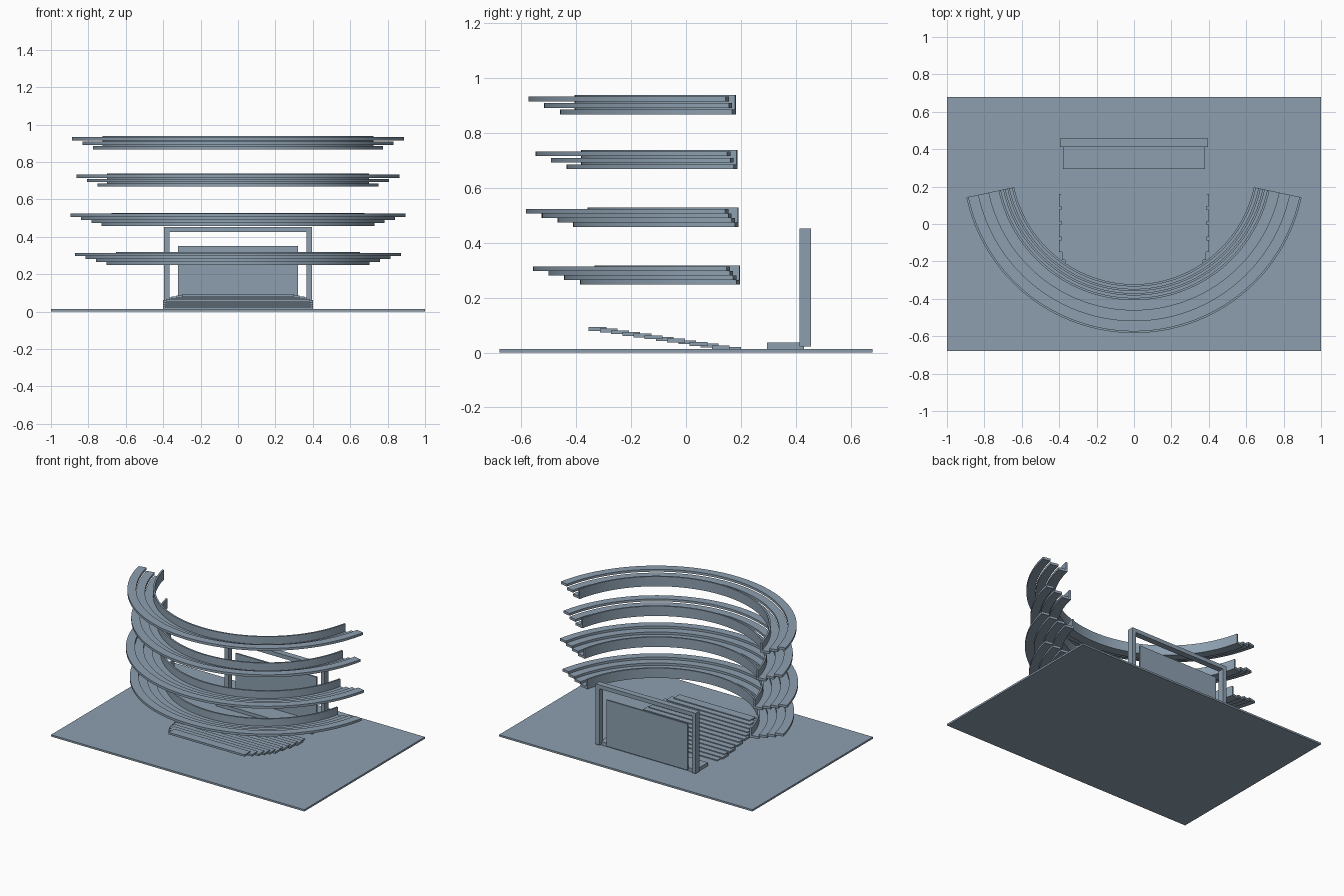
import bpy, bmesh
from math import sin, cos, radians

if "Cube" in bpy.data.objects:
    bpy.data.objects.remove(bpy.data.objects["Cube"])

CY = 0.333            # centre of the balcony arcs (y)
CUT = radians(12)     # arc ends stop this far short of a half circle

# Slate blue-grey for the whole model
slate = bpy.data.materials.new("slate")
slate.diffuse_color = (0.266, 0.347, 0.43, 1)
slate.use_nodes = True
slate.node_tree.nodes["Principled BSDF"].inputs["Base Color"].default_value = slate.diffuse_color


def finish(name, bm):
    bmesh.ops.recalc_face_normals(bm, faces=bm.faces)
    me = bpy.data.meshes.new(name)
    bm.to_mesh(me)
    bm.free()
    me.materials.append(slate)
    ob = bpy.data.objects.new(name, me)
    bpy.context.collection.objects.link(ob)
    return ob


def box(name, x0, x1, y0, y1, z0, z1):
    bm = bmesh.new()
    bmesh.ops.create_cube(bm, size=1)
    for v in bm.verts:
        v.co.x = x1 if v.co.x > 0 else x0
        v.co.y = y1 if v.co.y > 0 else y0
        v.co.z = z1 if v.co.z > 0 else z0
    return finish(name, bm)


def arc(name, r0, r1, z0, z1, n=64):
    # rectangular section swept round the audience side
    bm = bmesh.new()
    rings = []
    for i in range(n + 1):
        a = radians(180) + CUT + (radians(180) - 2 * CUT) * i / n
        rings.append([bm.verts.new((r * cos(a), CY + r * sin(a), z))
                      for r, z in ((r0, z0), (r1, z0), (r1, z1), (r0, z1))])
    for a, b in zip(rings, rings[1:]):
        for k in range(4):
            j = (k + 1) % 4
            bm.faces.new((a[k], a[j], b[j], b[k]))
    bm.faces.new(rings[0])
    bm.faces.new(rings[-1])
    ob = finish(name, bm)
    bpy.ops.object.select_all(action='DESELECT')
    ob.select_set(True)
    bpy.context.view_layer.objects.active = ob
    bpy.ops.object.shade_smooth_by_angle(angle=radians(30))


# Floor slab
box("floor", -1, 1, -0.68, 0.68, 0, 0.013)

# Stage platform, proscenium frame and back screen
box("stage", -0.38, 0.38, 0.295, 0.43, 0.013, 0.037)
for side, s in (("left", -1), ("right", 1)):
    xs = sorted((s * 0.365, s * 0.395))
    box(f"frame_post_{side}", *xs, 0.413, 0.456, 0.022, 0.453)
box("frame_top", -0.365, 0.365, 0.413, 0.456, 0.425, 0.453)
box("stage_screen", -0.32, 0.32, 0.43, 0.442, 0.022, 0.352)

# Raked stalls: overlapping stepped rows, narrowing at the rear
rear = [0.385, 0.37, 0.355, 0.33, 0.30]
for i in range(13):
    half = rear[i - 8] if i >= 8 else (0.40 if i % 2 else 0.388)
    y = 0.1675 - 0.0408 * i
    top = 0.020 + 0.0061 * i
    box(f"stalls_row_{i + 1}", -half, half, y - 0.0325, y + 0.0325, top - 0.014, top)

# Balconies: parapet plus rising steps behind it
for t, (r, z, steps) in enumerate([(0.655, 0.248, 4), (0.68, 0.458, 4),
                                   (0.703, 0.668, 3), (0.728, 0.868, 3)], 1):
    arc(f"balcony_{t}_parapet", r, r + 0.012, z, z + 0.07)
    rise = 0.0163 if steps == 4 else 0.0238
    for k in range(steps):
        z0 = z + k * rise
        arc(f"balcony_{t}_step_{k + 1}", r + 0.008 + 0.057 * k,
            r + 0.065 + 0.057 * k, z0, z0 + 0.0168)
